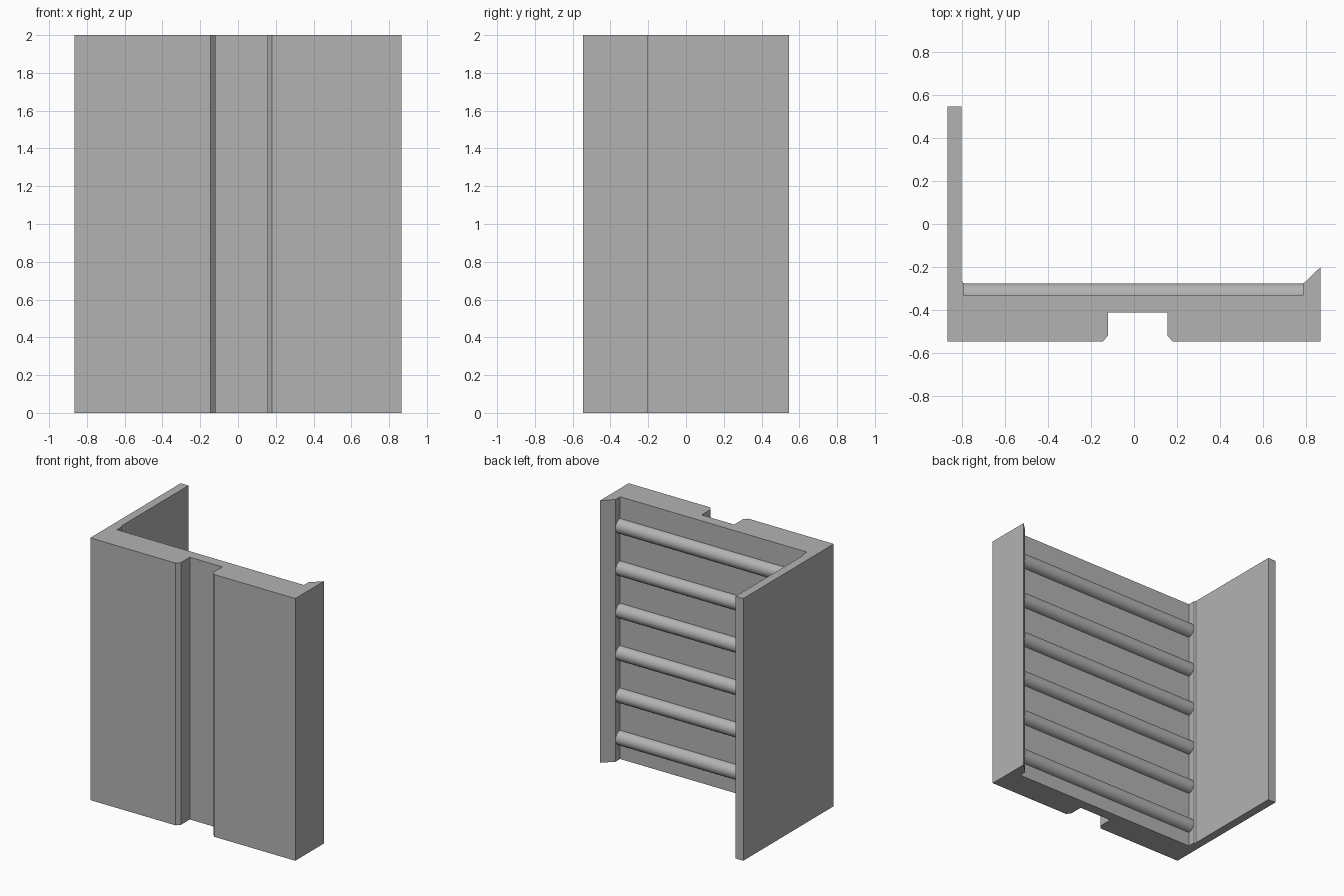
import bpy
import bmesh
import math
from mathutils import Matrix

cube = bpy.data.objects.get("Cube")
if cube:
    bpy.data.objects.remove(cube, do_unlink=True)

HEIGHT = 2.0
FLOOR_Y = -0.33
ROLLER_RADIUS = 0.055
LEFT, RIGHT = 0.787, -0.79      # ends of the roller recess

# Single plain grey
grey = bpy.data.materials.new("plain grey")
grey.use_nodes = True
colour = (0.45, 0.45, 0.45, 1)
grey.diffuse_color = colour
grey.node_tree.nodes["Principled BSDF"].inputs["Base Color"].default_value = colour


def add_object(name, bm):
    bmesh.ops.recalc_face_normals(bm, faces=bm.faces)
    mesh = bpy.data.meshes.new(name)
    bm.to_mesh(mesh)
    bm.free()
    mesh.materials.append(grey)
    obj = bpy.data.objects.new(name, mesh)
    bpy.context.collection.objects.link(obj)
    return obj


# Channel body: tall side wall, recessed floor, slanted lip and front groove
profile = [
    (-0.865, -0.545), (-0.145, -0.545), (-0.12, -0.518), (-0.12, -0.41),
    (0.155, -0.41), (0.155, -0.518), (0.18, -0.545), (0.865, -0.545),
    (0.865, -0.2), (LEFT, -0.275), (LEFT, FLOOR_Y), (RIGHT, FLOOR_Y),
    (RIGHT, -0.275), (-0.8, -0.263), (-0.8, 0.545), (-0.865, 0.545),
]
bm = bmesh.new()
base = bm.faces.new([bm.verts.new((x, y, 0)) for x, y in profile])
top = bmesh.ops.extrude_face_region(bm, geom=[base])["geom"]
bmesh.ops.translate(bm, vec=(0, 0, HEIGHT),
                    verts=[v for v in top if isinstance(v, bmesh.types.BMVert)])
add_object("channel_body", bm)

# Rollers half sunk in the recessed floor
for i in range(6):
    bm = bmesh.new()
    place = Matrix.Translation(((LEFT + RIGHT) / 2, FLOOR_Y, 0.165 + 0.323 * i))
    bmesh.ops.create_cone(bm, cap_ends=True, segments=48, radius1=ROLLER_RADIUS,
                          radius2=ROLLER_RADIUS, depth=LEFT - RIGHT,
                          matrix=place @ Matrix.Rotation(math.pi / 2, 4, 'Y'))
    roller = add_object(f"roller_{i + 1}", bm)
    bpy.ops.object.select_all(action='DESELECT')
    roller.select_set(True)
    bpy.context.view_layer.objects.active = roller
    bpy.ops.object.shade_smooth_by_angle(angle=math.radians(30))
